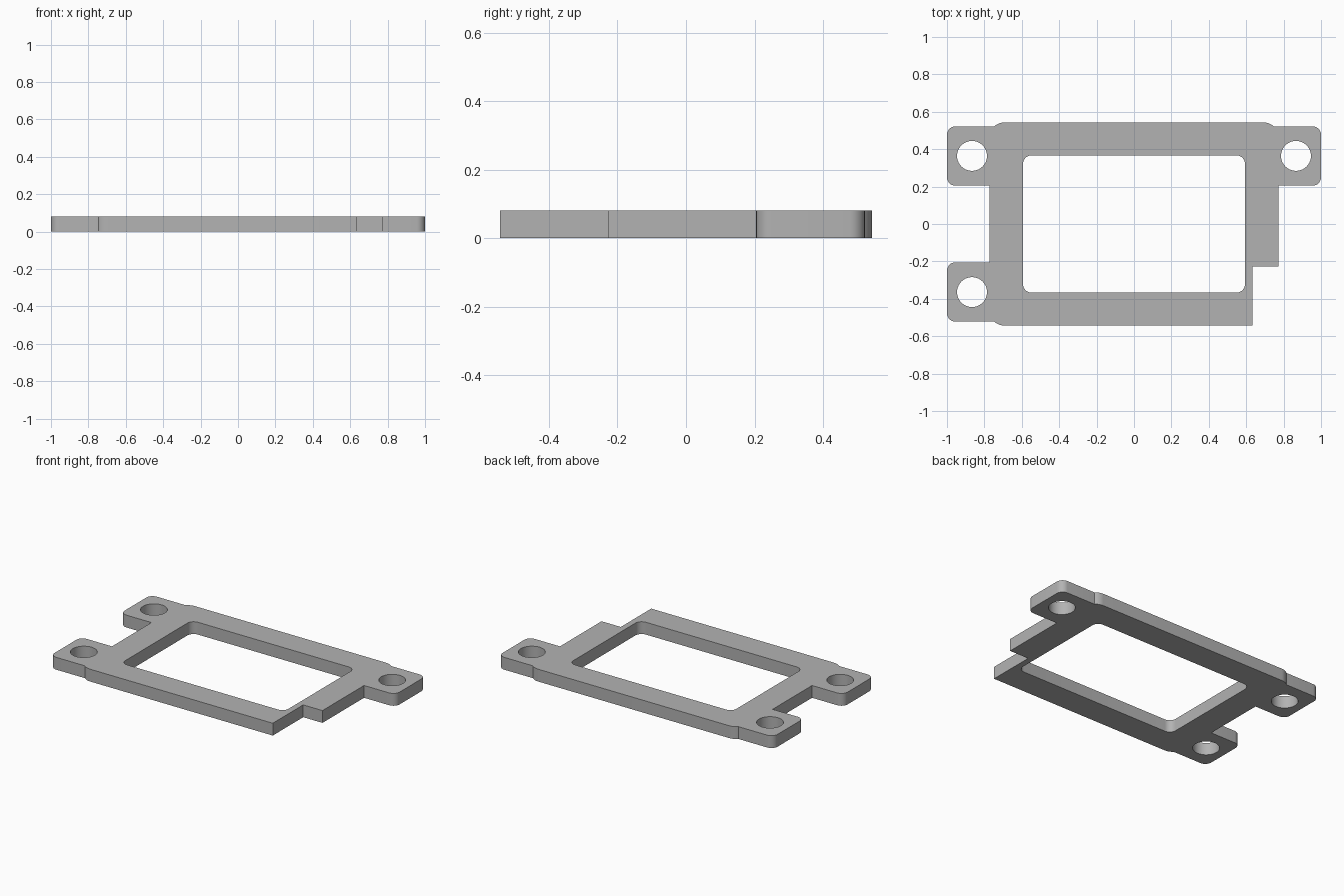
import bpy
import bmesh
from math import asin, cos, sin, radians, degrees

if "Cube" in bpy.data.objects:
    bpy.data.objects.remove(bpy.data.objects["Cube"], do_unlink=True)

THICKNESS = 0.081
BODY_X, BODY_Y, BODY_R = 0.773, 0.543, 0.08
EAR_IN, EAR_OUT, EAR_R = 0.205, 0.522, 0.045
HOLE_X, HOLE_Y, HOLE_R = 0.866, 0.364, 0.08
WIN_X, WIN_Y, WIN_R = 0.593, 0.367, 0.045


def arc(cx, cy, r, start, end, steps=8):
    angles = [radians(start + (end - start) * i / steps) for i in range(steps + 1)]
    return [(cx + r * cos(a), cy + r * sin(a)) for a in angles]


def mirror(points, sx, sy):
    flipped = [(x * sx, y * sy) for x, y in points]
    return flipped[::-1] if sx * sy < 0 else flipped


# Outline of one mounting ear blending into the rounded body corner
body_cy = BODY_Y - BODY_R
meet = degrees(asin((EAR_OUT - body_cy) / BODY_R))
ear = [(BODY_X, EAR_IN)]
ear += arc(1 - EAR_R, EAR_IN + EAR_R, EAR_R, -90, 0)
ear += arc(1 - EAR_R, EAR_OUT - EAR_R, EAR_R, 0, 90)
ear += arc(BODY_X - BODY_R, body_cy, BODY_R, meet, 90)

# Three ears, then the square notched corner
outline = ear + mirror(ear, -1, 1) + mirror(ear, -1, -1)
outline += [(0.633, -BODY_Y), (0.633, -0.227), (BODY_X, -0.227)]

# Rounded window and screw holes
quarter = arc(WIN_X - WIN_R, WIN_Y - WIN_R, WIN_R, 0, 90)
window = [p for sx, sy in ((1, 1), (-1, 1), (-1, -1), (1, -1))
          for p in mirror(quarter, sx, sy)]
holes = [arc(sx * HOLE_X, sy * HOLE_Y, HOLE_R, 0, 360, 40)[:-1]
         for sx, sy in ((1, 1), (-1, 1), (-1, -1))]

# Fill the flat profile and raise it to a plate
bm = bmesh.new()
for loop in [outline, window] + holes:
    verts = [bm.verts.new((x, y, 0)) for x, y in loop]
    for i, v in enumerate(verts):
        bm.edges.new((verts[i - 1], v))
bmesh.ops.triangle_fill(bm, edges=bm.edges[:], use_beauty=True, normal=(0, 0, 1))
raised = bmesh.ops.extrude_face_region(bm, geom=bm.faces[:], use_keep_orig=True)
top = [g for g in raised["geom"] if isinstance(g, bmesh.types.BMVert)]
bmesh.ops.translate(bm, verts=top, vec=(0, 0, THICKNESS))
bmesh.ops.recalc_face_normals(bm, faces=bm.faces[:])
mesh = bpy.data.meshes.new("mounting_frame")
bm.to_mesh(mesh)
bm.free()

plate = bpy.data.objects.new("mounting_frame", mesh)
bpy.context.collection.objects.link(plate)

# Plain grey
grey = bpy.data.materials.new("grey")
grey.use_nodes = True
colour = (0.45, 0.45, 0.45, 1)
grey.diffuse_color = colour
grey.node_tree.nodes["Principled BSDF"].inputs["Base Color"].default_value = colour
mesh.materials.append(grey)

bpy.ops.object.select_all(action="DESELECT")
plate.select_set(True)
bpy.context.view_layer.objects.active = plate
bpy.ops.object.shade_smooth_by_angle(angle=radians(30))
